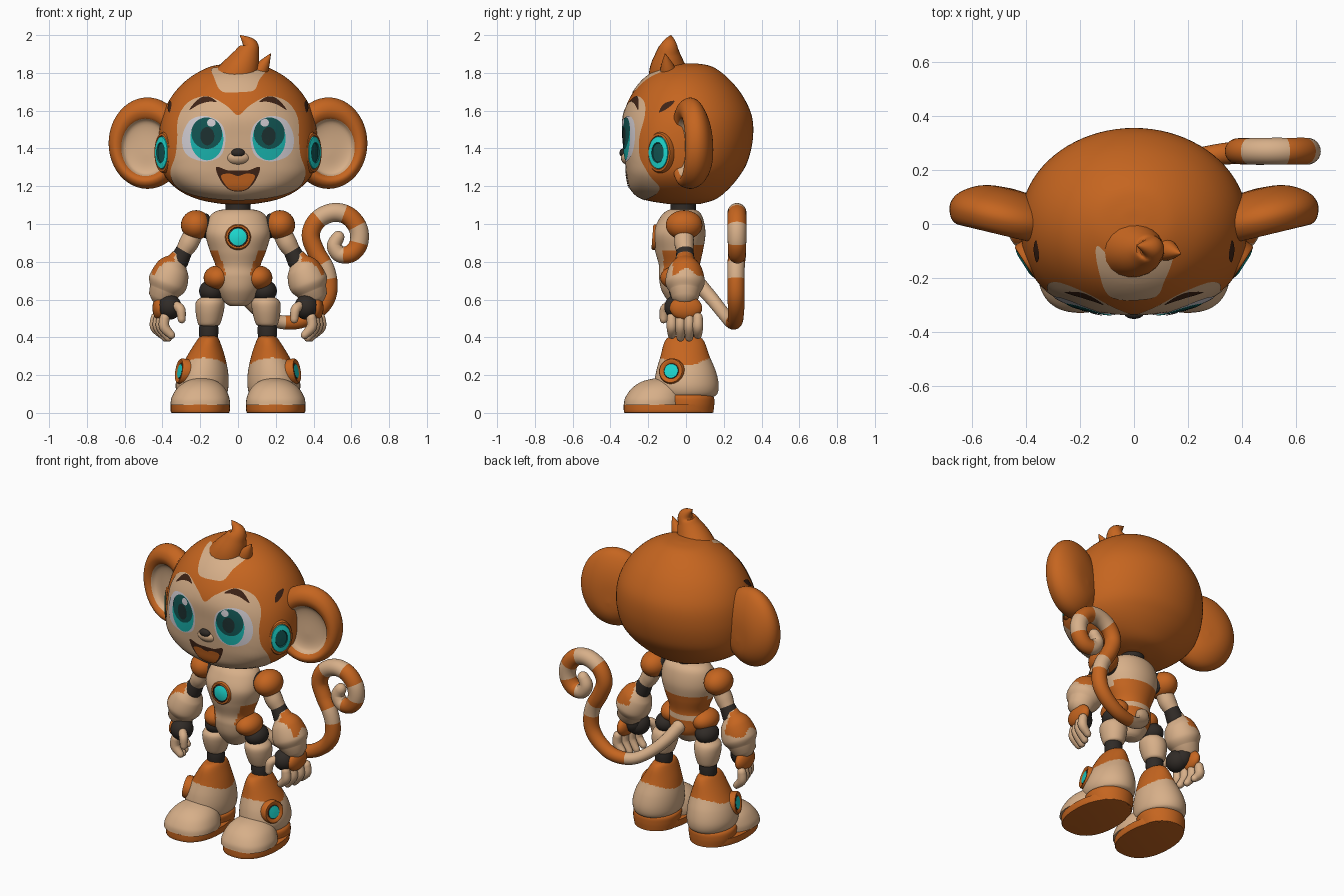
import bpy
import bmesh
from math import sin, cos, pi, atan2, radians
from mathutils import Vector
from mathutils.bvhtree import BVHTree

cube = bpy.data.objects.get("Cube")
if cube:
    bpy.data.objects.remove(cube)


def material(name, rgb):
    m = bpy.data.materials.new(name)
    m.use_nodes = True
    m.diffuse_color = (*rgb, 1)
    m.node_tree.nodes["Principled BSDF"].inputs["Base Color"].default_value = (*rgb, 1)
    return m


ORANGE = material("orange", (.56, .13, .014))
TAN = material("tan", (.68, .43, .25))
CHARCOAL = material("charcoal", (.03, .024, .02))
CYAN = material("cyan", (.012, .68, .62))
TEAL = material("eye teal", (.01, .45, .42))
DEEP = material("deep teal", (.006, .09, .085))
PUPIL = material("pupil", (.012, .03, .03))
WHITE = material("eye white", (.62, .59, .63))
BROWN = material("dark brown", (.05, .017, .008))


def spline(points, n, closed=False):
    """Smooth curve through points of any dimension."""
    p = [Vector(q) for q in points]
    m = len(p)
    at = lambda i: p[i % m] if closed else p[max(0, min(m - 1, i))]
    out = []
    for i in range(m if closed else m - 1):
        a, b, c, d = [at(i + j) for j in (-1, 0, 1, 2)]
        for t in [k / n for k in range(n)]:
            out.append((b * 2 + (c - a) * t + (a * 2 - b * 5 + c * 4 - d) * (t * t)
                        + (b * 3 - a - c * 3 + d) * t ** 3) * .5)
    return out if closed else out + [p[-1]]


def skin(name, rings, mats, pick=None, pair=False, caps=(0, -1), facing=None):
    """Bridge rings of points; pick(centre, ring) gives the material index."""
    pick = pick or (lambda c, k: 0)
    for side, s in ((("left_", 1), ("right_", -1)) if pair else (("", 1),)):
        bm = bmesh.new()
        loops = [[bm.verts.new((s * p[0], p[1], p[2])) for p in r] for r in rings]
        faces = [(bm.faces.new(loops[c]), 0 if c == 0 else len(rings) - 2) for c in caps]
        for k, (a, b) in enumerate(zip(loops, loops[1:])):
            for i in range(len(a)):
                j = (i + 1) % len(a)
                faces.append((bm.faces.new((a[i], a[j], b[j], b[i])), k))
        for f, k in faces:
            c = f.calc_center_median()
            c.x *= s
            f.smooth = True
            f.material_index = int(pick(c, k))
        bmesh.ops.recalc_face_normals(bm, faces=bm.faces)
        if facing and sum(f.normal.dot(facing) * f.calc_area() for f in bm.faces) < 0:
            bmesh.ops.reverse_faces(bm, faces=bm.faces)
        for e in bm.edges:
            e.smooth = e.calc_face_angle(0) < radians(40)
        mesh = bpy.data.meshes.new(side + name)
        bm.to_mesh(mesh)
        bm.free()
        for m in mats:
            mesh.materials.append(m)
        ob = bpy.data.objects.new(side + name, mesh)
        bpy.context.collection.objects.link(ob)
    return ob


def loft(name, rows, mats, pick=None, pair=False, n=6, seg=56):
    """Rows: z, x, y, half width, half depth, squareness of the front."""
    rings = []
    for z, x, y, rx, ry, q in spline(rows, n):
        ring = []
        for i in range(seg):
            c, s = cos(2 * pi * i / seg), sin(2 * pi * i / seg)
            e = 2 / q if s < 0 else 1
            bend = lambda v: abs(v) ** e * (1 if v > 0 else -1)
            ring.append((x + max(rx, .001) * bend(c), y + max(ry, .001) * bend(s), z))
        rings.append(ring)
    return skin(name, rings, mats, pick, pair)


def tube(name, path, mats, pick=None, pair=False, n=6, seg=20):
    """Round-ended sweep along x, y, z, radius."""
    p = spline(path, n)
    pos, rad = [q.to_3d() for q in p], [q[3] for q in p]
    tan = [(pos[min(i + 1, len(p) - 1)] - pos[max(i - 1, 0)]).normalized() for i in range(len(p))]
    stations = list(zip(pos, tan, rad))
    ends = [radians(a) for a in (85, 60, 30)]
    start = [(pos[0] - tan[0] * rad[0] * sin(a), tan[0], rad[0] * cos(a)) for a in ends]
    stop = [(pos[-1] + tan[-1] * rad[-1] * sin(a), tan[-1], rad[-1] * cos(a)) for a in ends[::-1]]
    u, rings = tan[0].orthogonal(), []
    for o, t, r in start + stations + stop:
        u = (u - t * u.dot(t)).normalized()
        v = t.cross(u)
        rings.append([o + (u * cos(a) + v * sin(a)) * r for a in [2 * pi * i / seg for i in range(seg)]])
    return skin(name, rings, mats, pick, pair)


def lathe(name, profile, loc, normal, ru, rv, mats, pick=None, pair=False, drop=0, seg=48):
    """Spin (radius, height) about a normal, stretched to an ellipse."""
    w = Vector(normal).normalized()
    u = Vector((0, 0, 1)).cross(w).normalized()
    v = w.cross(u)
    rings = [[Vector(loc) + u * r * ru * cos(a) + v * (r * rv * sin(a) + drop * (1 - r)) + w * h
              for a in [2 * pi * i / seg for i in range(seg)]] for r, h in profile]
    return skin(name, rings, mats, pick, pair)


def ball(name, loc, radii, mat, pair=False):
    x, y, z = loc
    a, b, c = radii
    arc = [radians(t) for t in range(-88, 89, 11)]
    return loft(name, [(z + c * sin(t), x, y, a * cos(t), b * cos(t), 2) for t in arc], [mat], pair=pair, n=1, seg=32)


# Head
head = loft("head", [(1.105, 0, -.01, .08, .08, 2), (1.13, 0, -.035, .21, .19, 2), (1.18, 0, -.035, .315, .255, 2.4),
                     (1.25, 0, -.015, .385, .295, 2.8), (1.33, 0, .003, .412, .323, 2.8), (1.45, 0, .012, .42, .342, 2.5),
                     (1.57, 0, .008, .403, .341, 2.1), (1.68, 0, .004, .348, .295, 2), (1.77, 0, .002, .262, .223, 2),
                     (1.83, 0, .01, .155, .135, 2), (1.848, 0, .015, .06, .055, 2), (1.85, 0, .015, 0, 0, 2)],
            [ORANGE], seg=80)
surface = BVHTree.FromPolygons([v.co for v in head.data.vertices], [p.vertices[:] for p in head.data.polygons])
VIEWS = {"front": (lambda u, v: Vector((u, -2, v)), Vector((0, 1, 0))),
         "top": (lambda u, v: Vector((u, v, 4)), Vector((0, 0, -1))),
         "side": (lambda u, v: Vector((2, u, v)), Vector((-1, 0, 0)))}


def decal(name, outline, mat, lift, pair=False, view="front", centre=None, n=6, steps=8):
    """Thin painted patch laid on the head."""
    start, d = VIEWS[view]
    c = Vector(centre) if centre else sum((Vector(p) for p in outline), Vector((0, 0))) / len(outline)
    rings = []
    for k in range(steps + 1):
        ring = []
        for p in spline(outline, n, True):
            o = start(*(c + (p - c) * max(k / steps, .01)))
            hit, normal = surface.ray_cast(o, d)[:2]
            if hit is None:
                hit, normal = surface.find_nearest(o + d * 1.85)[:2]
            ring.append(hit + normal * lift)
        rings.append(ring)
    skin(name, rings, [mat], pair=pair, caps=(0,), facing=-d)


def oval(x, z, rx, rz):
    return [(x + rx * cos(a), z + rz * sin(a)) for a in [pi * i / 6 for i in range(12)]]


def mirrored(half):
    return half + [(-x, z) for x, z in half[-2:0:-1]]


# Face markings
decal("face_mask", mirrored([(0, 1.575), (.06, 1.625), (.16, 1.675), (.26, 1.645), (.315, 1.56), (.32, 1.45),
                             (.33, 1.36), (.355, 1.28), (.335, 1.21), (.265, 1.165), (.15, 1.138), (0, 1.128)]),
      TAN, .003, n=5, steps=18)
decal("forehead_patch", [(-.135, -.08), (-.128, -.18), (-.08, -.272), (.07, -.272), (.112, -.21), (.14, -.12),
                         (.05, -.16), (-.04, -.17)], TAN, .003, view="top", centre=(0, -.22))
decal("eye", [(.066, 1.45), (.088, 1.53), (.165, 1.57), (.25, 1.548), (.292, 1.46), (.272, 1.37), (.18, 1.332),
              (.093, 1.36)], WHITE, .006, True)
decal("iris", oval(.163, 1.45, .086, .112), TEAL, .008, True)
decal("iris_shade", oval(.163, 1.48, .08, .082), DEEP, .010, True)
decal("pupil", oval(.16, 1.465, .036, .048), PUPIL, .012, True)
decal("eye_glint", oval(.138, 1.535, .022, .02), WHITE, .014, True, n=3, steps=3)
decal("eyebrow", [(.112, 1.645), (.155, 1.672), (.205, 1.66), (.255, 1.602), (.2, 1.632), (.15, 1.645)],
      BROWN, .006, True, centre=(.18, 1.651))
decal("temple_mark", [(-.14, 1.59), (-.115, 1.635), (-.06, 1.65), (-.09, 1.615)], BROWN, .004, True, "side")
decal("mouth", mirrored([(0, 1.284), (.055, 1.285), (.115, 1.302), (.096, 1.238), (.055, 1.19), (0, 1.175)]), BROWN, .006)
decal("tongue", mirrored([(0, 1.256), (.045, 1.268), (.09, 1.256), (.054, 1.196), (0, 1.18)]), ORANGE, .008)
ball("muzzle", (0, -.295, 1.352), (.07, .05, .043), TAN)
ball("nose", (0, -.332, 1.377), (.036, .02, .023), CHARCOAL)

# Hair tufts
tube("hair_tuft", [(-.03, -.08, 1.735, .125), (.015, -.095, 1.82, .1), (.05, -.095, 1.9, .066),
                   (.06, -.088, 1.95, .042), (.012, -.08, 1.998, .003)], [ORANGE])
tube("small_hair_tuft", [(.1, -.09, 1.78, .05), (.135, -.1, 1.84, .033), (.172, -.11, 1.9, .003)], [ORANGE])

# Ears with a hollow inner cup, and side pods
cup = [(.01, 0), (.35, 0), (.56, .012), (.65, .04), (.78, .052), (.92, .035), (1, -.01), (.93, -.055),
       (.7, -.095), (.4, -.118), (.01, -.125)]
lathe("ear", spline(cup, 4), (.482, .01, 1.428), (.24, -1, 0), .21, .242, [ORANGE, TAN],
      lambda c, k: k < 11, True, drop=-.06)
lathe("ear_pod", [(1, -.06), (1, .004), (.94, .014), (.83, .016), (.8, .01), (.78, .018), (.5, .022), (.46, .016), (.01, .018)],
      (.392, -.138, 1.378), (.84, -.54, 0), .076, .108, [ORANGE, CYAN, DEEP],
      lambda c, k: (k > 3) + (k > 5), True)

# Torso and neck
def torso_colour(c, k):
    flank = c.y <= 0 and .73 < c.z < .86 and abs(c.x) > .06 + (c.z - .73) * .35
    back = c.y > 0 and (.76 < c.z < .89 or .63 < c.z < .73)
    return flank or back


loft("torso", [(.565, 0, -.03, .04, .035, 2), (.585, 0, -.03, .07, .06, 2), (.65, 0, -.03, .11, .1, 2),
               (.72, 0, -.035, .128, .108, 2), (.78, 0, -.035, .12, .108, 2), (.86, 0, -.037, .15, .127, 2),
               (.95, 0, -.035, .172, .138, 2.2), (1.03, 0, -.025, .155, .115, 2), (1.068, 0, -.02, .115, .085, 2),
               (1.08, 0, -.02, .05, .05, 2)], [TAN, ORANGE], torso_colour, n=9, seg=72)
tube("neck", [(0, -.015, 1.05, .07), (0, -.015, 1.09, .068), (0, -.015, 1.13, .07)], [CHARCOAL])
BADGE = [(1, -.04), (1, .01), (.92, .018), (.78, .018), (.76, .01), (.66, .014), (.01, .016)]
lathe("chest_light", BADGE, (0, -.16, .93), (0, -1, .08), .068, .068,
      [ORANGE, CHARCOAL, CYAN], lambda c, k: (k > 2) + (k > 4))
ball("hip_plate", (.108, -.042, .715), (.074, .095, .065), ORANGE, True)

# Arms
ball("shoulder_joint", (.17, -.015, .99), (.03, .062, .066), CHARCOAL, True)
ball("shoulder_pad", (.222, -.01, .995), (.08, .097, .078), ORANGE, True)
tube("upper_arm", [(.235, -.01, .95, .05), (.26, -.01, .9, .052), (.285, -.005, .86, .045)], [TAN], pair=True)
tube("elbow", [(.285, -.005, .86, .045), (.315, -.005, .8, .052)], [CHARCOAL], pair=True)
tube("forearm", [(.322, -.005, .81, .05), (.345, -.005, .765, .088), (.372, -.005, .69, .104),
                 (.39, -.005, .645, .082)], [TAN, ORANGE],
     lambda c, k: c.z > .745 + .02 * cos(c.y * 40) and c.x > .335 and c.y > -.07, True, n=12, seg=48)
tube("wrist", [(.385, -.005, .62, .055), (.38, -.01, .57, .055)], [CHARCOAL], pair=True)
ball("palm", (.362, -.045, .56), (.064, .07, .066), CHARCOAL, True)
ball("hand_back", (.415, .0, .555), (.038, .086, .064), ORANGE, True)
for i, finger in enumerate(("index", "middle", "ring", "little")):
    y, x = -.075 + .046 * i, .378 + .016 * i
    tip = .398 if i in (1, 2) else .412
    tube(finger + "_finger", [(x + .01, y, .505, .026), (x + .012, y, .455, .028), (x - .025, y, tip, .021)],
         [TAN], pair=True)
tube("thumb", [(.322, -.095, .565, .025), (.304, -.113, .545, .026), (.298, -.118, .495, .021)], [TAN], pair=True)

# Legs
ball("hip_joint", (.14, -.012, .645), (.066, .078, .06), CHARCOAL, True)
loft("thigh", [(.46, .155, 0, .045, .05, 2), (.475, .153, 0, .06, .066, 2), (.54, .15, -.005, .075, .083, 2),
               (.59, .147, -.01, .074, .08, 2), (.62, .143, -.01, .04, .05, 2)], [TAN], pair=True)
tube("knee", [(.155, 0, .5, .045), (.155, 0, .44, .052), (.156, 0, .38, .048)], [CHARCOAL], pair=True)

# Boots
loft("boot_shaft", [(.08, .19, .005, .1, .13, 2), (.1, .19, .005, .13, .16, 2), (.15, .19, .003, .14, .17, 2),
                    (.22, .183, 0, .13, .158, 2), (.3, .17, -.005, .1, .13, 2), (.37, .16, -.008, .067, .108, 2),
                    (.4, .156, -.008, .048, .085, 2), (.408, .156, -.008, .03, .05, 2)], [ORANGE, TAN],
     lambda c, k: c.z < .272 - .02 * cos(2 * atan2(c.y, c.x - .18)), True, n=14, seg=64)
lathe("boot_light", BADGE[:4] + [(.6, .01), (.56, .014), (.01, .016)], (.296, -.075, .22), (.94, -.3, .15), .068, .068,
      [ORANGE, CHARCOAL, CYAN], lambda c, k: (k > 3) + (k > 4), True)
loft("toe_cap", [(.043, .2, -.166, .157, .163, 2.4), (.08, .199, -.162, .153, .16, 2.3), (.13, .196, -.15, .127, .137, 2.2),
                 (.165, .193, -.14, .085, .095, 2), (.182, .193, -.13, .035, .04, 2), (.184, .193, -.13, 0, 0, 2)],
     [TAN], pair=True)
loft("sole", [(0, .2, -.092, .148, .23, 2.4), (.006, .2, -.092, .156, .237, 2.4),
              (.044, .2, -.092, .157, .238, 2.4)], [ORANGE], pair=True, n=3)
loft("heel", [(.002, .195, .01, .13, .135, 2), (.05, .195, .01, .138, .14, 2), (.088, .193, .005, .135, .14, 2),
              (.105, .193, 0, .1, .11, 2)], [ORANGE], pair=True)

# Striped curled tail; stripes change at these path positions
path = [(0, .07, .68, .04), (.05, .14, .6, .036), (.13, .2, .525, .034), (.22, .24, .482, .036), (.33, .26, .487, .04),
        (.42, .265, .54, .043), (.472, .265, .61, .045), (.482, .265, .69, .045), (.462, .265, .77, .046),
        (.415, .27, .85, .047), (.385, .27, .94, .048), (.42, .27, 1.02, .049), (.5, .27, 1.06, .05), (.58, .27, 1.045, .05),
        (.635, .27, .98, .05), (.64, .27, .9, .049), (.6, .27, .845, .047), (.54, .275, .84, .044),
        (.51, .275, .885, .04), (.53, .275, .93, .034)]
STRIPES = (3.2, 7.2, 8.2, 11.1, 12.7, 13.8, 14.9, 16.6)
tube("tail", path, [ORANGE, TAN], lambda c, k: sum((k - 3) / 8 > s for s in STRIPES) % 2 == 0, n=8, seg=24)
